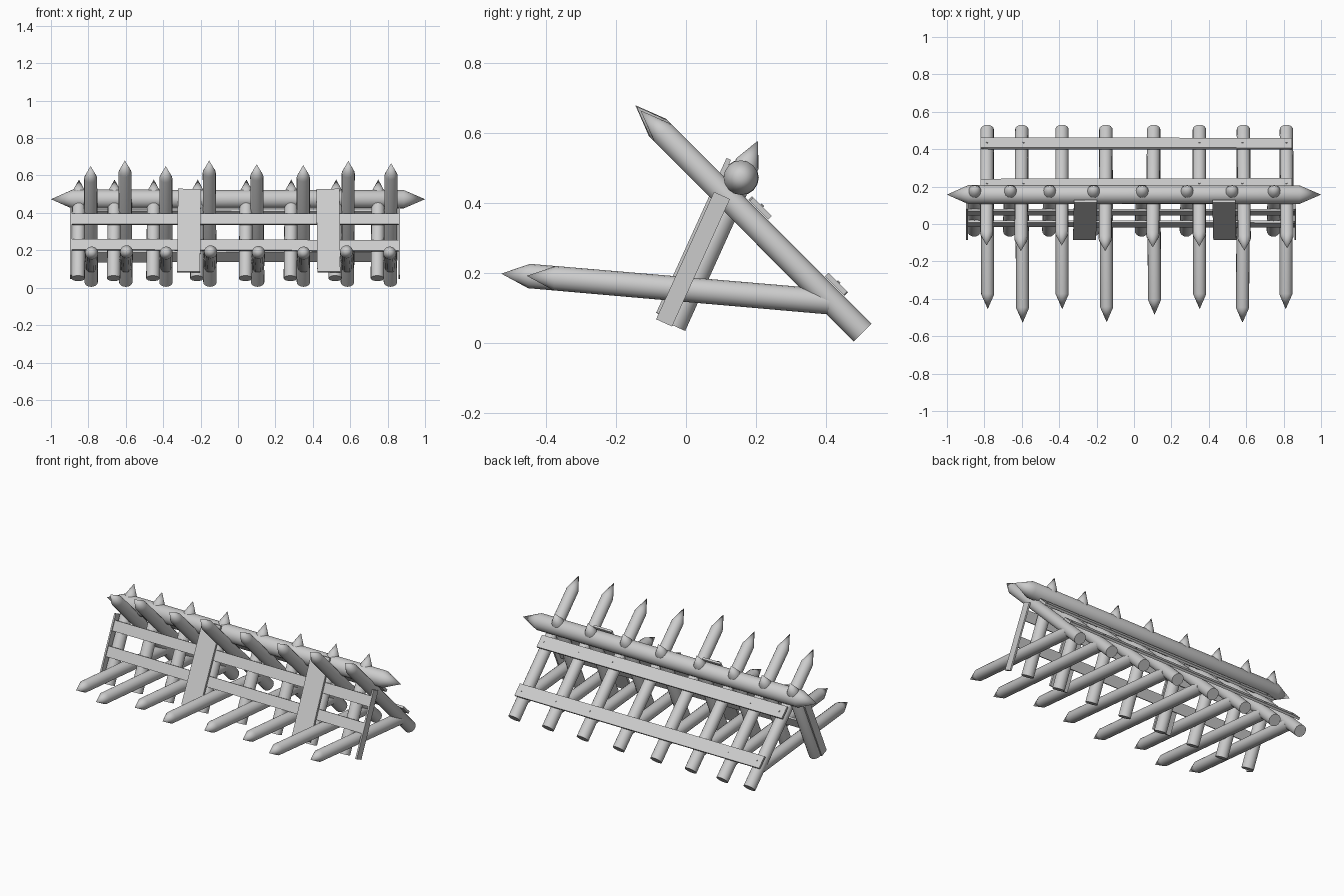
import bpy, bmesh, random
from math import sin, cos, pi, radians, atan2
from mathutils import Vector, Matrix

if "Cube" in bpy.data.objects:
    bpy.data.objects.remove(bpy.data.objects["Cube"])

random.seed(4)
LEAN = atan2(0.24, 0.528)          # lean of the front stakes and fence


def finish(name, bm, smooth=False):
    bmesh.ops.recalc_face_normals(bm, faces=bm.faces)
    me = bpy.data.meshes.new(name)
    bm.to_mesh(me)
    bm.free()
    ob = bpy.data.objects.new(name, me)
    bpy.context.collection.objects.link(ob)
    if smooth:
        bpy.context.view_layer.objects.active = ob
        ob.select_set(True)
        bpy.ops.object.shade_smooth_by_angle(angle=radians(35))
        ob.select_set(False)
    return ob


def log(name, base, tip, r, point=0.085, both=False, n=16):
    """Round log from base to tip, sharpened at one or both ends."""
    base, tip = Vector(base), Vector(tip)
    axis = tip - base
    length = axis.length
    q = axis.to_track_quat('Z', 'Y')
    bm = bmesh.new()

    def ring(h, rad):
        return [bm.verts.new(base + q @ Vector((rad * cos(2 * pi * i / n),
                rad * sin(2 * pi * i / n), h))) for i in range(n)]

    lo = ring(point if both else 0, r)
    hi = ring(length - point, r * 0.97)
    apex = bm.verts.new(tip)
    foot = bm.verts.new(base) if both else None
    for i in range(n):
        j = (i + 1) % n
        bm.faces.new((lo[i], lo[j], hi[j], hi[i]))
        bm.faces.new((hi[i], hi[j], apex))
        if both:
            bm.faces.new((lo[j], lo[i], foot))
    if not both:
        bm.faces.new(lo[::-1])
    return finish(name, bm, True)


def plank(name, centre, size, tilt, roll=0):
    """Sawn board tilted about x, with an optional roll in its own plane."""
    bm = bmesh.new()
    bmesh.ops.create_cube(bm, size=1)
    m = (Matrix.Translation(centre) @ Matrix.Rotation(tilt, 4, 'X')
         @ Matrix.Rotation(roll, 4, 'Y') @ Matrix.Diagonal((*size, 1)))
    bmesh.ops.transform(bm, matrix=m, verts=bm.verts)
    return finish(name, bm)


def nail(name, centre, tilt):
    bm = bmesh.new()
    m = (Matrix.Translation(centre) @ Matrix.Rotation(tilt, 4, 'X')
         @ Matrix.Rotation(pi / 2, 4, 'X'))
    bmesh.ops.create_cone(bm, cap_ends=True, segments=8, radius1=0.005,
                          radius2=0.005, depth=0.006, matrix=m)
    return finish(name, bm)


def on_fence(x, z, off):
    """Point in front of the leaning front stakes."""
    y = -0.035 + (z - 0.05) * 0.4545 - off / cos(LEAN)
    return Vector((x, y, z))


# Main cross beam, sharpened at both ends
log("cross_beam", (-1, 0.157, 0.473), (1, 0.157, 0.473), 0.051, 0.115, True)

# Long diagonal stakes with the low stakes that share their feet
back_x = [-0.785, -0.6, -0.385, -0.15, 0.105, 0.35, 0.585, 0.815]
short = [0.03, 0, 0.03, 0, 0.02, 0.025, 0.003, 0.015]
low_tip = [-0.455, -0.528, -0.455, -0.525, -0.485, -0.455, -0.528, -0.455]
for i, (x, s, ty) in enumerate(zip(back_x, short, low_tip)):
    d = random.uniform(-0.006, 0.006)
    log(f"diagonal_stake_{i}", (x, 0.505, 0.03),
        (x + d, -0.145 + s, 0.68 - s), 0.036, 0.09)
    log(f"low_stake_{i}", (x, 0.41, 0.118),
        (x - d, ty, 0.118 + (0.41 - ty) * 0.086), 0.036, 0.08)

# Short front stakes leaning back onto the beam
front_x = [-0.855, -0.665, -0.455, -0.22, 0.04, 0.28, 0.52, 0.745]
for i, x in enumerate(front_x):
    log(f"front_stake_{i}", (x, -0.035, 0.05),
        (x + 0.005, 0.205, 0.578), 0.036, 0.07)

# Front rails
for i, (z, roll) in enumerate([(0.365, 0.0), (0.227, 0.004)]):
    plank(f"front_rail_{i}", on_fence(-0.015, z, 0.041),
          (1.75, 0.012, 0.062), -LEAN, roll)

# Wide upright boards over the rails
for i, (x, roll) in enumerate([(-0.262, 0.01), (0.483, -0.01)]):
    plank(f"upright_board_{i}", on_fence(x, 0.305, 0.054),
          (0.123, 0.014, 0.485), -LEAN, roll)

# Thin boards closing the fence ends
for i, x in enumerate([-0.892, 0.862]):
    plank(f"end_board_{i}", (x, 0.02, 0.24), (0.01, 0.05, 0.40), -LEAN)

# Back rails nailed to the diagonal stakes
for i, (y, z) in enumerate([(0.212, 0.387), (0.43, 0.168)]):
    plank(f"back_rail_{i}", (0.012, y, z), (1.665, 0.014, 0.075),
          pi / 4, 0.003 - 0.005 * i)
    for k, x in enumerate((-0.785, -0.59, 0.35, 0.58, 0.815)):
        nail(f"nail_{i}_{k}", (x, y + 0.006, z + 0.006), pi / 4)
